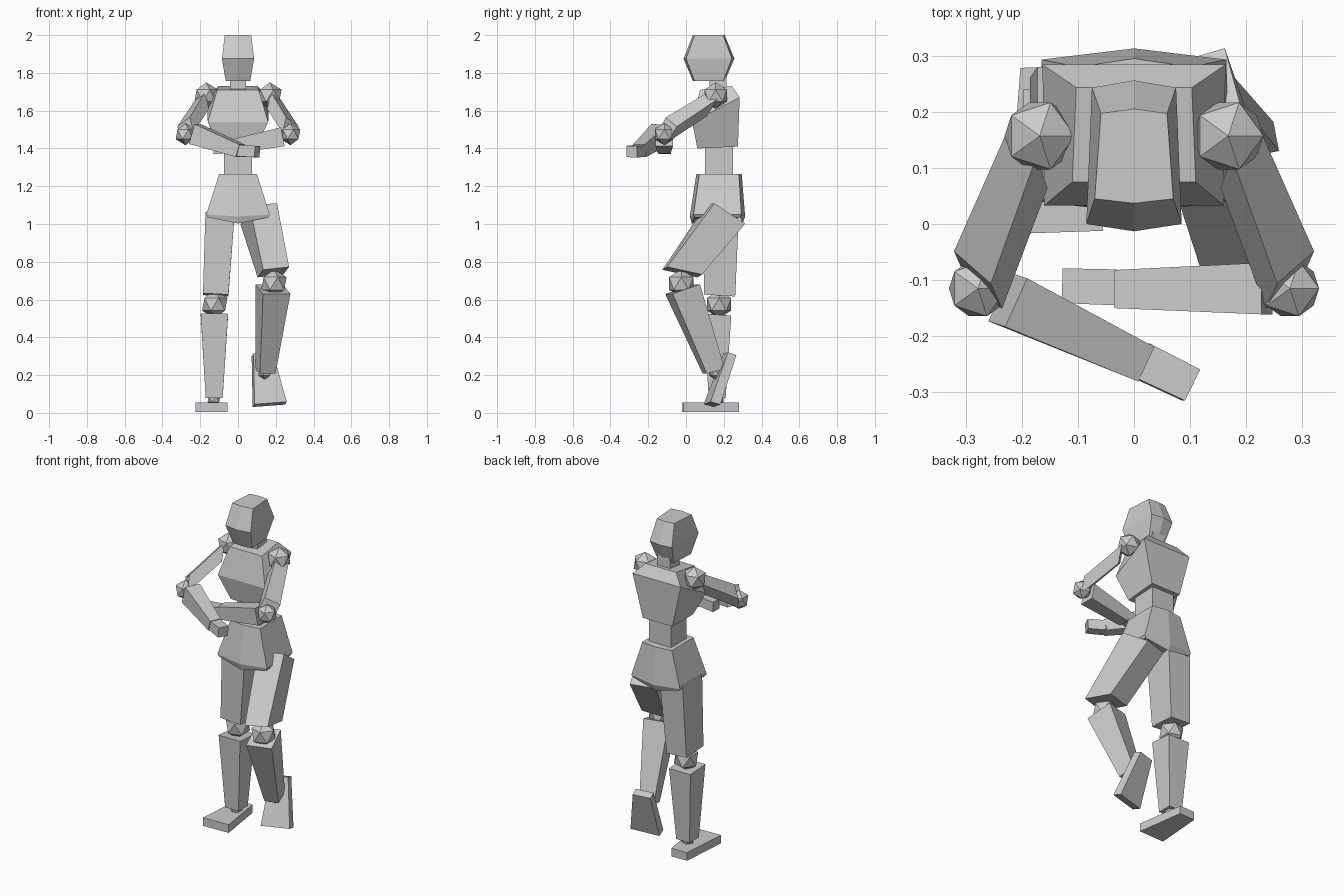
import bpy
import bmesh
from mathutils import Vector

if "Cube" in bpy.data.objects:
    bpy.data.objects.remove(bpy.data.objects["Cube"], do_unlink=True)

grey = bpy.data.materials.new("plain grey")
grey.use_nodes = True
GREY = (0.6, 0.6, 0.6, 1)
grey.diffuse_color = GREY
for node in grey.node_tree.nodes:
    if node.type == 'BSDF_PRINCIPLED':
        node.inputs["Base Color"].default_value = GREY


def finish(name, bm):
    bmesh.ops.recalc_face_normals(bm, faces=bm.faces)
    mesh = bpy.data.meshes.new(name)
    bm.to_mesh(mesh)
    bm.free()
    mesh.materials.append(grey)
    obj = bpy.data.objects.new(name, mesh)
    bpy.context.collection.objects.link(obj)
    return obj


def loft(name, rings):
    """Skin a stack of rings with equal point counts and cap both ends."""
    bm = bmesh.new()
    rows = [[bm.verts.new(p) for p in ring] for ring in rings]
    n = len(rows[0])
    for low, high in zip(rows, rows[1:]):
        for i in range(n):
            j = (i + 1) % n
            bm.faces.new((low[i], low[j], high[j], high[i]))
    bm.faces.new(rows[0])
    bm.faces.new(rows[-1])
    return finish(name, bm)


def limb(name, a, b, front_a, front_b, width_a, width_b):
    """Tapered block from a to b; front vectors give direction and depth."""
    a, b = Vector(a), Vector(b)
    rings = []
    for c, f, w in ((a, front_a, width_a), (b, front_b, width_b)):
        f = Vector(f) / 2
        s = (b - a).cross(f).normalized() * w / 2
        rings.append([c + s + f, c - s + f, c - s - f, c + s - f])
    return loft(name, rings)


def joint(name, centre, radius):
    bm = bmesh.new()
    bmesh.ops.create_icosphere(bm, subdivisions=1, radius=radius)
    bmesh.ops.translate(bm, verts=bm.verts, vec=centre)
    return finish(name, bm)


def hex_ring(wf, wb, yf, yb, bulge, z, zmid):
    """Outline with the front and back pushed out along the centre line."""
    return [(-wf, yf, z), (0, yf - bulge, zmid), (wf, yf, z),
            (wb, yb, z), (0, yb + bulge, zmid), (-wb, yb, z)]


def quad_ring(wf, wb, yf, yb, zf, zb):
    return [(-wf, yf, zf), (wf, yf, zf), (wb, yb, zb), (-wb, yb, zb)]


# Head, neck and torso
loft("head", [hex_ring(0.065, 0.055, 0.045, 0.197, 0.008, 1.757, 1.757),
              hex_ring(0.085, 0.075, 0, 0.243, 0.013, 1.875, 1.875),
              hex_ring(0.07, 0.059, 0.045, 0.197, 0.008, 2, 2)])
loft("neck", [quad_ring(0.043, 0.043, 0.125, 0.215, z, z) for z in (1.69, 1.79)])
loft("chest", [quad_ring(0.09, 0.1, 0.06, 0.275, 1.4, 1.41),
               quad_ring(0.16, 0.163, 0.033, 0.284, 1.54, 1.67),
               quad_ring(0.11, 0.103, 0.075, 0.243, 1.71, 1.73)])
loft("waist", [quad_ring(0.075, 0.075, 0.1, 0.25, z, z) for z in (1.24, 1.43)])
loft("pelvis", [hex_ring(0.16, 0.155, 0.045, 0.285, 0.015, 1.035, 1.003),
                hex_ring(0.168, 0.165, 0.04, 0.293, 0.02, 1.05, 1.04),
                hex_ring(0.1, 0.1, 0.07, 0.28, 0.015, 1.265, 1.265)])

# Standing right leg
limb("right_thigh", (-0.095, 0.185, 1.06), (-0.118, 0.178, 0.625),
     (0, -0.19, 0), (0, -0.165, 0.01), 0.155, 0.135)
joint("right_knee", (-0.123, 0.175, 0.575), 0.075)
limb("right_shin", (-0.125, 0.167, 0.52), (-0.126, 0.165, 0.08),
     (0, -0.145, 0.01), (0, -0.09, 0), 0.145, 0.09)
joint("right_ankle", (-0.127, 0.165, 0.075), 0.038)
limb("right_foot", (-0.15, 0.28, 0.03), (-0.14, -0.015, 0.03),
     (0, 0, 0.05), (0, 0, 0.05), 0.105, 0.17)

# Raised left leg
limb("left_thigh", (0.11, 0.21, 1.053), (0.187, -0.02, 0.745),
     (0.045, -0.163, 0.106), (0.03, -0.185, 0.04), 0.155, 0.14)
joint("left_knee", (0.19, -0.025, 0.685), 0.075)
limb("left_shin", (0.185, -0.018, 0.655), (0.145, 0.147, 0.22),
     (0.04, -0.145, -0.05), (0.025, -0.095, -0.025), 0.15, 0.085)
joint("left_ankle", (0.142, 0.155, 0.215), 0.038)
limb("left_foot", (0.128, 0.232, 0.31), (0.168, 0.138, 0.045),
     (0.01, -0.045, 0.015), (0.01, -0.052, 0.015), 0.105, 0.175)

# Shoulders, upper arms and elbows are mirrored
for side, s in (("left", 1), ("right", -1)):
    joint(side + "_shoulder", (s * 0.168, 0.157, 1.68), 0.07)
    limb(side + "_upper_arm", (s * 0.19, 0.115, 1.635), (s * 0.278, -0.1, 1.5),
         (s * 0.02, 0.055, 0.09), (s * 0.02, 0.045, 0.08), 0.08, 0.1)
    joint(side + "_elbow", (s * 0.278, -0.115, 1.475), 0.058)

# Forearms and hands folded in front
limb("right_forearm", (-0.225, -0.135, 1.475), (0.012, -0.245, 1.388),
     (0.03, -0.01, 0.105), (0.02, -0.01, 0.065), 0.095, 0.068)
limb("right_hand", (0.012, -0.243, 1.387), (0.102, -0.287, 1.383),
     (0.005, 0, 0.06), (0.005, 0, 0.06), 0.066, 0.062)
limb("left_forearm", (0.237, -0.115, 1.462), (-0.03, -0.116, 1.41),
     (-0.02, 0, 0.1), (-0.01, 0, 0.075), 0.092, 0.068)
limb("left_hand", (-0.03, -0.113, 1.41), (-0.128, -0.11, 1.4),
     (0, 0, 0.06), (0, 0, 0.06), 0.064, 0.062)
